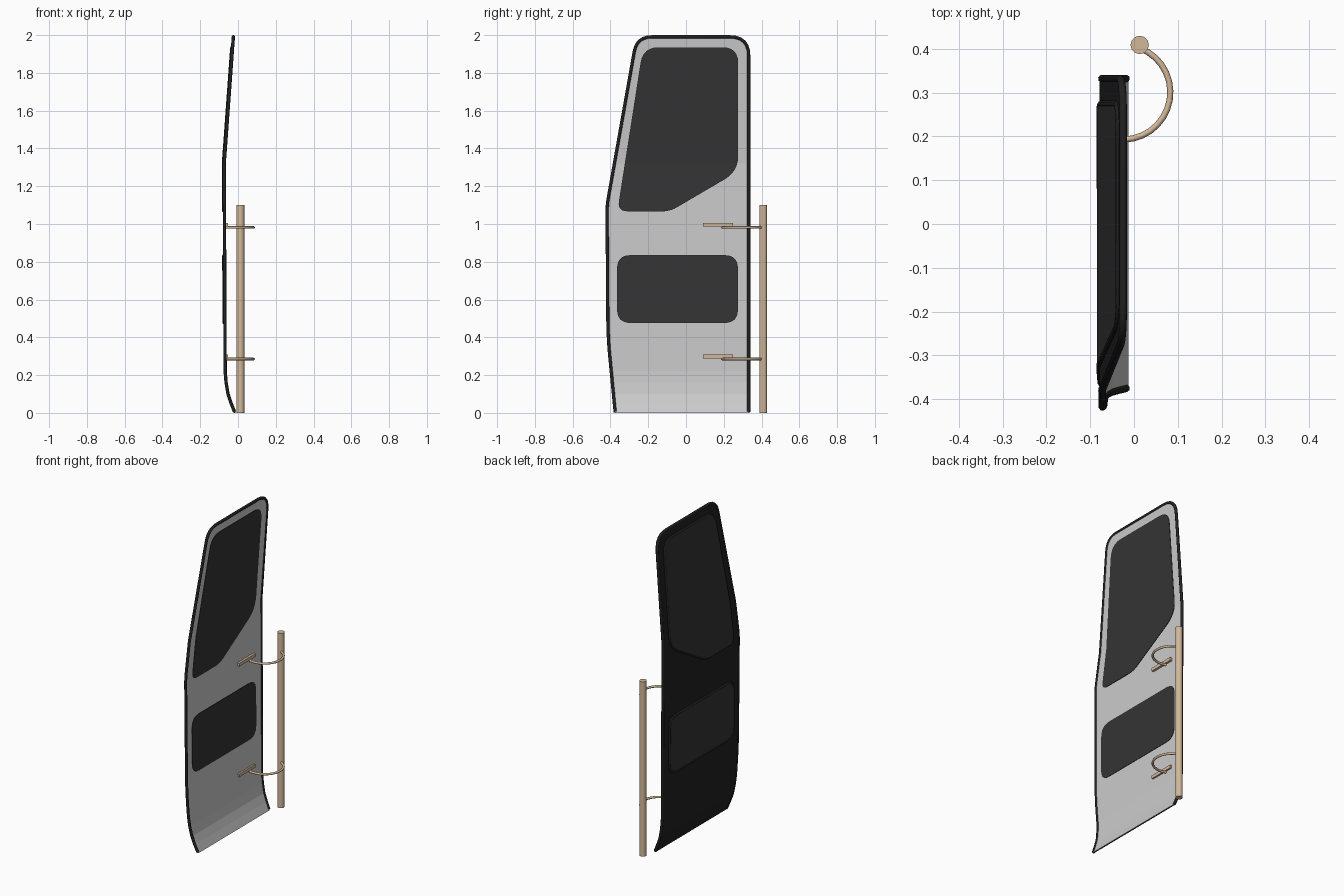
import bpy, bmesh, math
from mathutils import Vector

if "Cube" in bpy.data.objects:
    bpy.data.objects.remove(bpy.data.objects["Cube"])


def material(name, rgb):
    m = bpy.data.materials.new(name)
    m.diffuse_color = (*rgb, 1)
    m.use_nodes = True
    m.node_tree.nodes["Principled BSDF"].inputs["Base Color"].default_value = m.diffuse_color
    return m


BLACK = material("black_trim", (0.015, 0.015, 0.015))
GLASS = material("dark_glass", (0.035, 0.035, 0.035))
TAN = material("tan_metal", (0.65, 0.48, 0.32))

# Side bend of the door: (z, x)
BEND = [(0, -0.016), (0.05, -0.036), (0.1, -0.053), (0.16, -0.063),
        (0.22, -0.068), (1.32, -0.073), (2.0, -0.024)]


def bend_x(z):
    for (z0, a), (z1, b) in zip(BEND, BEND[1:]):
        if z <= z1:
            return a + (b - a) * (z - z0) / (z1 - z0)
    return BEND[-1][1]


def rounded(corners, steps=6):
    """(y, z, cut) corners -> outline with rounded corners."""
    pts, n = [], len(corners)
    for i, (y, z, d) in enumerate(corners):
        p = Vector((y, z))
        if d == 0:
            pts.append(p)
            continue
        a = p + (Vector(corners[i - 1][:2]) - p).normalized() * d
        b = p + (Vector(corners[(i + 1) % n][:2]) - p).normalized() * d
        for k in range(steps + 1):
            t = k / steps
            pts.append(a * (1 - t) ** 2 + p * 2 * t * (1 - t) + b * t * t)
    return pts


def finish(ob, mat):
    bpy.context.collection.objects.link(ob)
    if mat:
        ob.data.materials.append(mat)
    return ob


def slab(name, outline, x0, x1, mat):
    """Flat outline, bent to the door profile and thickened along x."""
    bm = bmesh.new()
    bm.faces.new([bm.verts.new((0, p.x, p.y)) for p in outline])
    for z, _ in BEND[1:-1]:
        bmesh.ops.bisect_plane(bm, geom=bm.verts[:] + bm.edges[:] + bm.faces[:],
                               plane_co=(0, 0, z), plane_no=(0, 0, 1))
    for v in bm.verts:
        v.co.x = bend_x(v.co.z) + x0
    ext = bmesh.ops.extrude_face_region(bm, geom=bm.faces[:])
    bmesh.ops.translate(bm, vec=(x1 - x0, 0, 0),
                        verts=[g for g in ext["geom"] if isinstance(g, bmesh.types.BMVert)])
    bmesh.ops.recalc_face_normals(bm, faces=bm.faces[:])
    me = bpy.data.meshes.new(name)
    bm.to_mesh(me)
    bm.free()
    return finish(bpy.data.objects.new(name, me), mat)


def tube(name, pts, radius, mat, closed=False, res=2):
    cu = bpy.data.curves.new(name, "CURVE")
    cu.dimensions = "3D"
    cu.bevel_depth = radius
    cu.bevel_resolution = res
    cu.use_fill_caps = True
    sp = cu.splines.new("POLY")
    sp.points.add(len(pts) - 1)
    for q, p in zip(sp.points, pts):
        q.co = (*p, 1)
    sp.use_cyclic_u = closed
    sp.use_smooth = True
    return finish(bpy.data.objects.new(name, cu), mat)


def bead(name, outline, off, radius, closed):
    """Trim bead that follows an outline over the bent door."""
    pts = []
    ends = outline[1:] + (outline[:1] if closed else [])
    for a, b in zip(outline, ends):
        pts.append(a)
        cuts = [(z - a.y) / (b.y - a.y) for z, _ in BEND if abs(b.y - a.y) > 1e-6]
        pts += [a.lerp(b, t) for t in sorted(cuts) if 0.001 < t < 0.999]
    if not closed:
        pts.append(outline[-1])
    return tube(name, [(bend_x(p.y) + off, p.x, p.y) for p in pts], radius, BLACK, closed)


# Door skin, inner liner and edge seal (open along the bottom)
door = rounded([(-0.375, 0, 0), (-0.413, 0.4, 0.1), (-0.418, 1.1, 0.04),
                (-0.26, 1.991, 0.08), (0.332, 1.991, 0.1), (0.332, 0, 0)])
slab("door_skin", door, -0.006, 0.001, BLACK)
slab("door_liner", door, 0.001, 0.004, None)
seal = [p.copy() for p in door]
seal[0].y = seal[-1].y = 0.005
bead("edge_seal", seal, 0, 0.009, False)

# Windows with their frames
windows = {
    "upper_window": [(-0.36, 1.07, 0.05), (-0.085, 1.07, 0.04), (0.273, 1.28, 0.08),
                     (0.273, 1.933, 0.08), (-0.225, 1.933, 0.08)],
    "lower_window": [(-0.363, 0.478, 0.07), (0.273, 0.478, 0.07),
                     (0.273, 0.833, 0.07), (-0.363, 0.833, 0.07)],
}
for name, corners in windows.items():
    outline = rounded(corners)
    slab(name + "_glass", outline, -0.011, 0.006, GLASS)
    bead(name + "_frame", outline, -0.004, 0.009, True)

# Hinge post
tube("hinge_post", [(0.013, 0.409, 0), (0.013, 0.409, 1.1)], 0.021, TAN, res=4)

# Curved hinge arms and their mounting plates
for side, z in (("lower", 0.285), ("upper", 0.982)):
    arc = []
    for k in range(17):
        a = math.radians(-112 + 182 * k / 16)
        arc.append((-0.025 + 0.108 * math.cos(a), 0.301 + 0.108 * math.sin(a), z))
    tube(side + "_hinge_arm", arc, 0.007, TAN)
    bpy.ops.mesh.primitive_cube_add(size=1, location=(-0.061, 0.17, z + 0.014))
    plate = bpy.context.object
    plate.name = side + "_hinge_plate"
    plate.scale = (0.014, 0.16, 0.02)
    plate.data.materials.append(TAN)
